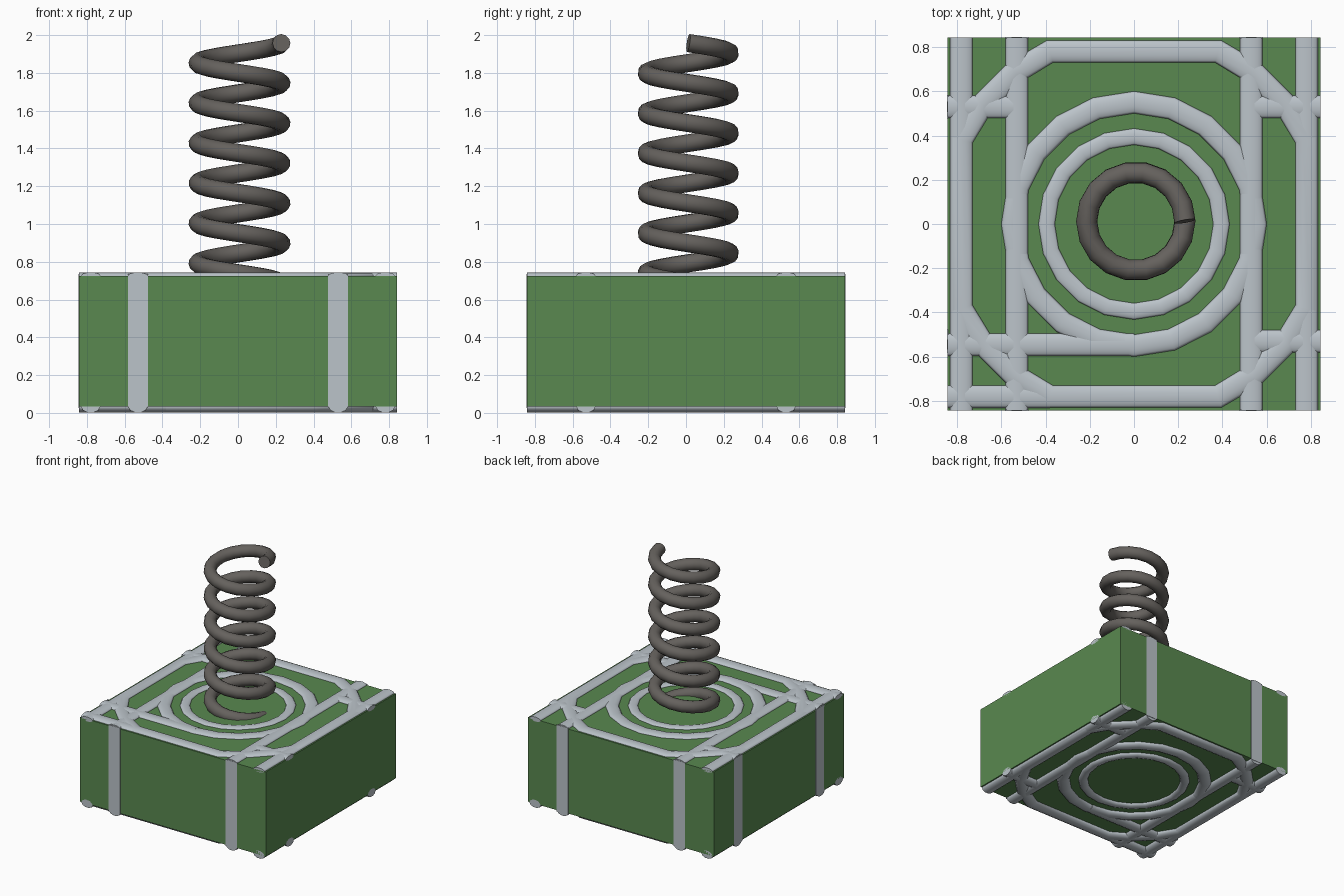
import bpy
from math import cos, sin, tau, radians

if "Cube" in bpy.data.objects:
    bpy.data.objects.remove(bpy.data.objects["Cube"])


def material(name, rgb):
    m = bpy.data.materials.new(name)
    m.diffuse_color = (*rgb, 1)
    m.use_nodes = True
    m.node_tree.nodes["Principled BSDF"].inputs["Base Color"].default_value = m.diffuse_color
    return m


GREEN = material("green", (0.10, 0.25, 0.08))
STEEL = material("light_steel", (0.50, 0.55, 0.59))
IRON = material("dark_iron", (0.13, 0.12, 0.11))


def box(name, center, size, mat):
    bpy.ops.mesh.primitive_cube_add(size=1, location=center)
    o = bpy.context.object
    o.name = name
    o.scale = size
    o.data.materials.append(mat)
    return o


def tube(name, points, radius, mat, closed=False, z=0, flat=1, res=3):
    """Round tube along a path; flat squashes it vertically."""
    c = bpy.data.curves.new(name, 'CURVE')
    c.dimensions = '3D'
    c.bevel_depth = radius
    c.bevel_resolution = res
    c.use_fill_caps = True
    s = c.splines.new('POLY')
    s.points.add(len(points) - 1)
    for p, co in zip(s.points, points):
        p.co = (*co, 1)
    s.use_cyclic_u = closed
    c.materials.append(mat)
    o = bpy.data.objects.new(name, c)
    bpy.context.collection.objects.link(o)
    o.location.z = z
    o.scale.z = flat
    bpy.ops.object.select_all(action='DESELECT')
    o.select_set(True)
    bpy.context.view_layer.objects.active = o
    bpy.ops.object.convert(target='MESH')
    bpy.ops.object.shade_smooth_by_angle(angle=radians(40))
    return o


def circle(r, n=20):
    return [(r * cos(tau * i / n), r * sin(tau * i / n), 0) for i in range(n)]


# Green body
E, LOW, TOP = 0.842, 0.033, 0.726
box("body", (0, 0, (LOW + TOP) / 2), (2 * E, 2 * E, TOP - LOW), GREEN)

# Square frame with cut corners
corner = [(0.78, 0.38), (0.685, 0.54), (0.54, 0.685), (0.38, 0.78)]
frame = corner + [(-x, y) for x, y in corner[::-1]]
frame += [(-x, -y) for x, y in frame]
frame = [(x, y, 0) for x, y in frame]

# Straight ribs as start and end points
ribs = [((x, -E), (x, E)) for x in (-0.78, -0.53, 0.53, 0.78)]
ribs += [((0.53, y), (E, y)) for y in (-0.53, 0.53)]
ribs += [((-E, 0.53), (-0.53, 0.53)), ((-E, -0.545), (0, -0.545)),
         ((-E, -0.78), (-0.38, -0.78))]

# Same raised pattern on the lid and underside
for side, z, rise in (("top", TOP, 0.019), ("bottom", LOW, 0.033)):
    flat = rise / 0.052
    tube(side + "_frame", frame, 0.052, STEEL, True, z, flat)
    tube(side + "_outer_ring", circle(0.55), 0.05, STEEL, True, z, flat)
    tube(side + "_inner_ring", circle(0.395), 0.037, STEEL, True, z, flat)
    for i, (a, b) in enumerate(ribs):
        tube(f"{side}_rib_{i}", [(*a, 0), (*b, 0)], 0.051, STEEL, False, z, flat)

# Flush vertical straps on the front, back and left
for s in (-0.53, 0.53):
    for name, y in (("front", -E), ("back", E)):
        box(name + "_strap", (s, y, 0.38), (0.105, 0.006, 0.71), STEEL)
    box("left_strap", (-E, s, 0.38), (0.006, 0.105, 0.71), STEEL)

# Coil spring, running down from its open end
N, TURNS, PITCH = 18, 6, 0.212
coil = []
for i in range(N * TURNS + 1):
    a = tau * i / N
    coil.append((0.008 + 0.222 * cos(a), 0.012 + 0.222 * sin(a), 1.958 - PITCH * i / N))
tube("spring", coil, 0.048, IRON, res=4)
